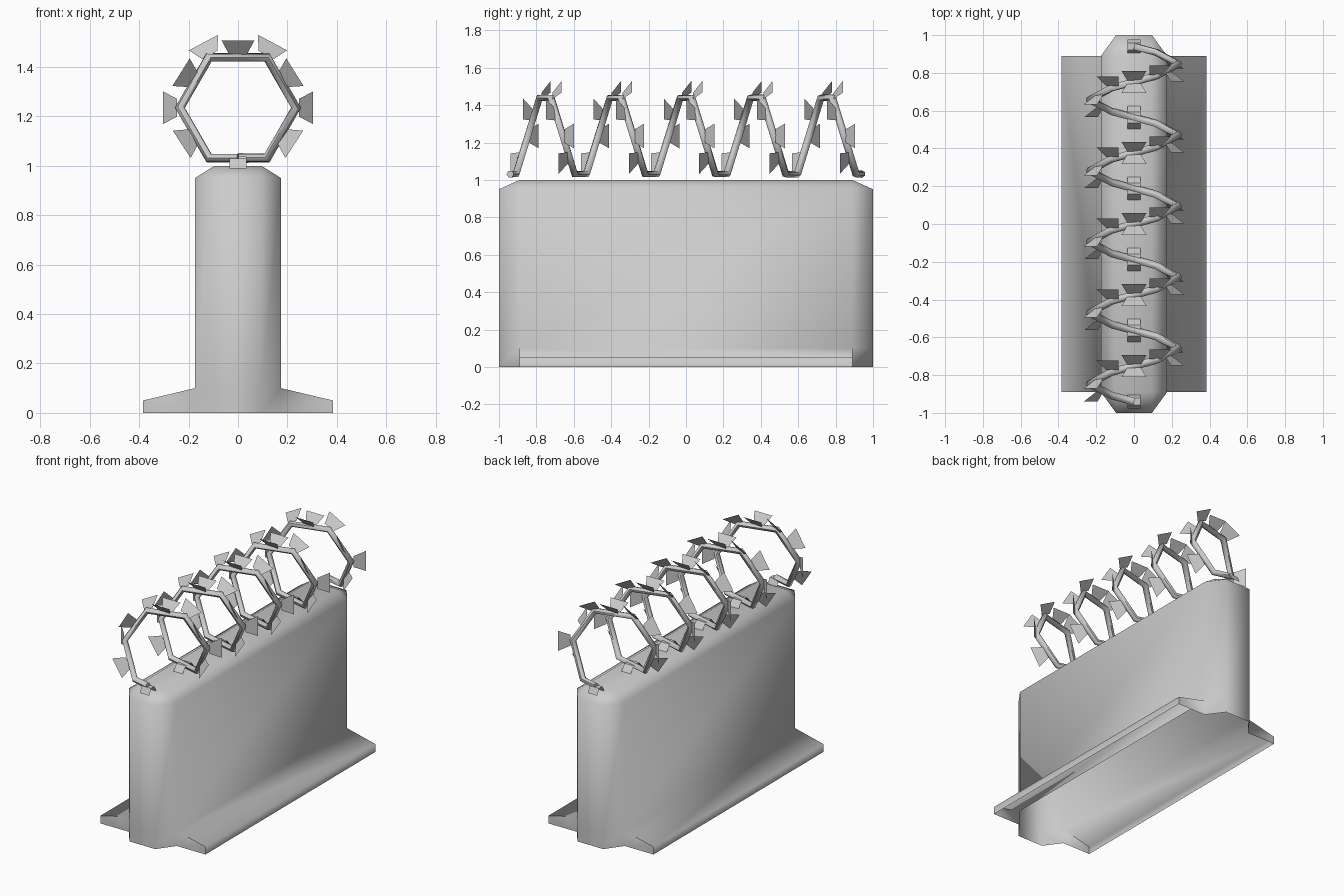
import bpy, bmesh
from math import sin, cos, radians, pi
from mathutils import Vector

if "Cube" in bpy.data.objects:
    bpy.data.objects.remove(bpy.data.objects["Cube"])


def finish(name, bm, smooth=None):
    bmesh.ops.remove_doubles(bm, verts=bm.verts[:], dist=1e-5)
    bmesh.ops.recalc_face_normals(bm, faces=bm.faces[:])
    me = bpy.data.meshes.new(name)
    bm.to_mesh(me)
    bm.free()
    ob = bpy.data.objects.new(name, me)
    bpy.context.collection.objects.link(ob)
    if smooth:
        shade(ob, smooth)
    return ob


def shade(ob, angle):
    bpy.ops.object.select_all(action='DESELECT')
    ob.select_set(True)
    bpy.context.view_layer.objects.active = ob
    bpy.ops.object.shade_smooth_by_angle(angle=radians(angle))


def face(bm, pts):
    return bm.faces.new([bm.verts.new(p) for p in pts])


# Barrier: chamfered wall with sloping feet, hollow underneath
X, Y, XI, YI = 0.175, 1.0, 0.095, 0.89
plan = [(X, -YI), (X, YI), (XI, Y), (-XI, Y), (-X, YI), (-X, -YI), (-XI, -Y), (XI, -Y)]
top = [(XI, -YI), (XI, YI), (XI, YI), (-XI, YI), (-XI, YI), (-XI, -YI), (-XI, -YI), (XI, -YI)]
bm = bmesh.new()
for i in range(8):
    j = (i + 1) % 8
    a, b = plan[i], plan[j]
    for z0, z1 in ((0, 0.1), (0.1, 0.95)):
        if z0 == 0 and i in (0, 4):
            continue  # the feet take over here
        face(bm, [(*a, z0), (*b, z0), (*b, z1), (*a, z1)])
    ring = [(*a, 0.95), (*b, 0.95), (*top[j], 1)]
    if top[i] != top[j]:
        ring.append((*top[i], 1))
    face(bm, ring)
face(bm, [(XI, -YI, 1), (XI, YI, 1), (-XI, YI, 1), (-XI, -YI, 1)])
F = 0.385
for s in (1, -1):
    face(bm, [(s*X, -YI, .1), (s*X, YI, .1), (s*F, YI, .05), (s*F, -YI, .05)])
    face(bm, [(s*F, -YI, .05), (s*F, YI, .05), (s*F, YI, 0), (s*F, -YI, 0)])
    for y in (-YI, YI):
        face(bm, [(s*X, y, 0), (s*X, y, .1), (s*F, y, .05), (s*F, y, 0)])
finish("barrier_wall", bm, 80)

# Coiled wire: hexagonal helix of five turns
R, ZC, Y0, PITCH, TURNS = 0.235, 1.235, -0.94, 0.376, 5


def coil(p):
    """Point on the hexagonal coil and its outward direction, p in degrees from the bottom."""
    d = (p + 30) % 60 - 30
    r = R * cos(pi / 6) / cos(radians(d))
    out = Vector((-sin(radians(p)), 0, -cos(radians(p))))
    return out * r + Vector((0, Y0 + PITCH * p / 360, ZC)), out


phases = [0] + [30 + 60 * k for k in range(6 * TURNS)] + [360 * TURNS]
cu = bpy.data.curves.new("coil_wire", 'CURVE')
cu.dimensions = '3D'
cu.bevel_depth = 0.02
cu.bevel_resolution = 1
cu.use_fill_caps = True
sp = cu.splines.new('POLY')
sp.points.add(len(phases) - 1)
for pt, p in zip(sp.points, phases):
    pt.co = (*coil(p)[0], 1)
wire = bpy.data.objects.new("coil_wire", cu)
bpy.context.collection.objects.link(wire)
bpy.context.view_layer.objects.active = wire
wire.select_set(True)
bpy.ops.object.convert(target='MESH')
shade(bpy.context.view_layer.objects.active, 61)

# Blades: flared plates leaning alternately to each side of the wire
BLADES = [(57, -1), (90, 1), (122, -1), (152, 1), (180, -1), (180, 1),
          (208, 1), (238, -1), (270, 1), (303, -1)]
bm = bmesh.new()
for t in range(TURNS):
    for p, side in BLADES:
        c, out = coil(p + 360 * t)
        tan = Vector((out.z, 0, -out.x))
        lean = Vector((0, side, 0))
        base = c + out * 0.012 + lean * 0.008
        tip = c + out * 0.068 + lean * 0.058
        face(bm, [base - tan*.036, base + tan*.036, tip + tan*.066, tip - tan*.066])
finish("wire_blades", bm)

# Clips that hold the coil on the wall
bm = bmesh.new()
for k in range(TURNS + 1):
    y = Y0 + PITCH * k
    prof = [(-.062, 1.0), (-.03, 1.04), (.03, 1.04), (.062, 1.0)]
    if k in (0, TURNS):
        prof = [(a * 0.6, z - 0.01) for a, z in prof]
    for (a, za), (b, zb) in zip(prof, prof[1:]):
        face(bm, [(-.034, y + a, za), (.034, y + a, za), (.034, y + b, zb), (-.034, y + b, zb)])
finish("wire_clips", bm)
